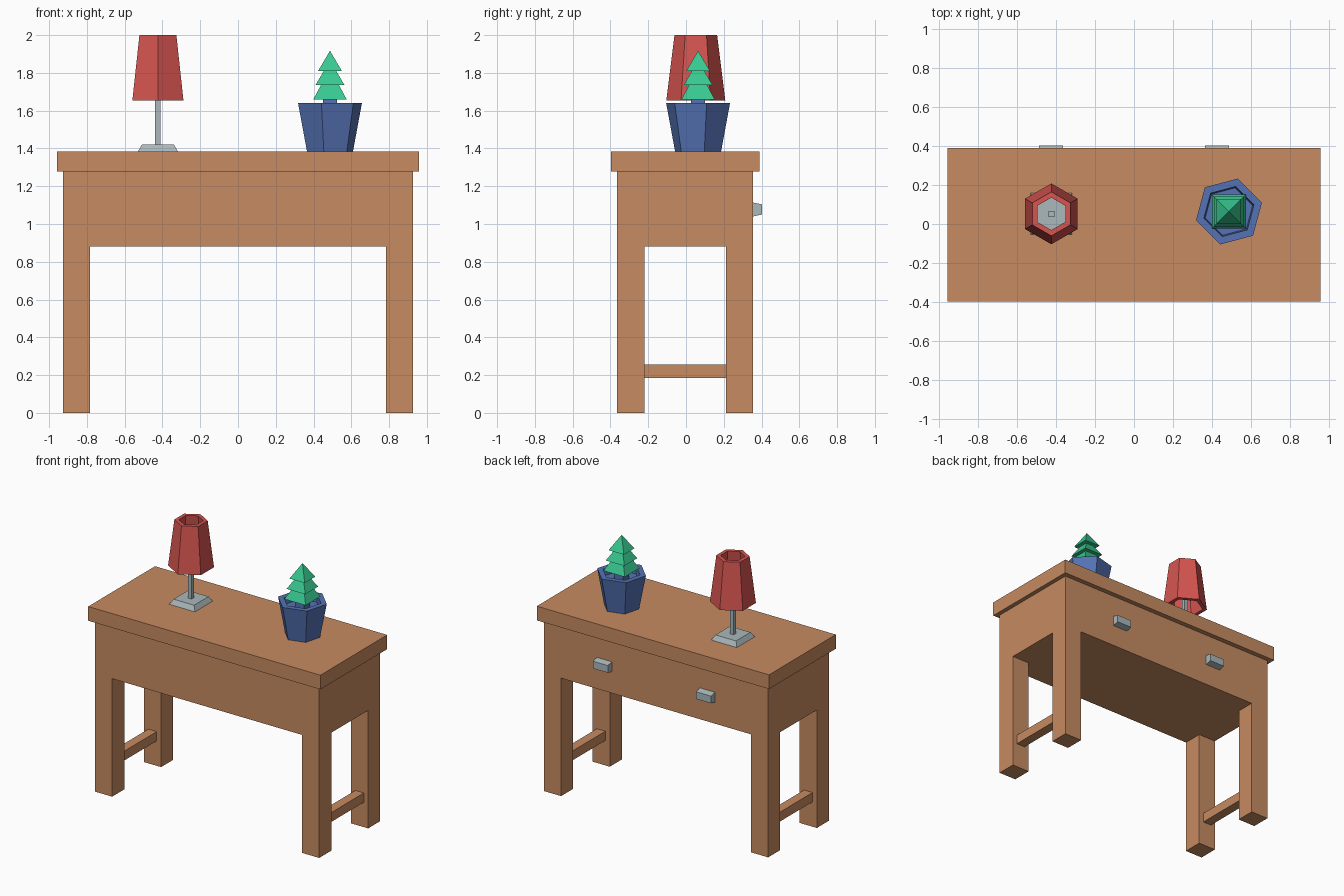
import bpy, bmesh
from math import cos, sin, radians, sqrt

if "Cube" in bpy.data.objects:
    bpy.data.objects.remove(bpy.data.objects["Cube"])


def material(name, rgb):
    m = bpy.data.materials.new(name)
    m.diffuse_color = (*rgb, 1)
    m.use_nodes = True
    m.node_tree.nodes["Principled BSDF"].inputs["Base Color"].default_value = m.diffuse_color
    return m


WOOD = material("wood", (0.57, 0.26, 0.12))
METAL = material("metal", (0.40, 0.48, 0.50))
RED = material("red", (0.67, 0.09, 0.08))
BLUE = material("blue", (0.09, 0.17, 0.46))
GREEN = material("green", (0.04, 0.58, 0.28))


def finish(name, bm, mat):
    bmesh.ops.recalc_face_normals(bm, faces=bm.faces)
    me = bpy.data.meshes.new(name)
    bm.to_mesh(me)
    bm.free()
    me.materials.append(mat)
    ob = bpy.data.objects.new(name, me)
    bpy.context.collection.objects.link(ob)
    return ob


def box(name, x, y, z, mat):
    """Box from (min, max) pairs."""
    bm = bmesh.new()
    bmesh.ops.create_cube(bm, size=1)
    for v in bm.verts:
        v.co = [(a + b) / 2 + c * (b - a) for (a, b), c in zip((x, y, z), v.co)]
    return finish(name, bm, mat)


def rings(name, sides, profile, turn, centre, mat, tube=False):
    """Stack of polygon rings (radius, z); a tube joins last ring to first."""
    bm = bmesh.new()
    loops = []
    for r, z in profile:
        angles = [radians(turn + 360 * i / sides) for i in range(sides)]
        loops.append([bm.verts.new((centre[0] + r * cos(a), centre[1] + r * sin(a), z))
                      for a in angles])
    pairs = list(zip(loops, loops[1:]))
    if tube:
        pairs.append((loops[-1], loops[0]))
    else:
        bm.faces.new(loops[0])
        bm.faces.new(loops[-1])
    for lo, hi in pairs:
        for i in range(sides):
            j = (i + 1) % sides
            bm.faces.new((lo[i], lo[j], hi[j], hi[i]))
    bmesh.ops.remove_doubles(bm, verts=bm.verts, dist=1e-5)
    return finish(name, bm, mat)


def square(name, profile, centre, mat):
    """Square-section stack, profile given as (half width, z)."""
    return rings(name, 4, [(h * sqrt(2), z) for h, z in profile], 45, centre, mat)


# Table top and solid drawer body
TOP = 1.384
box("table_top", (-0.958, 0.958), (-0.397, 0.39), (1.278, TOP), WOOD)
box("drawer_body", (-0.926, 0.926), (-0.365, 0.354), (0.88, 1.278), WOOD)

# Legs, side stretchers and drawer handles, mirrored left and right
for side, s in (("left", -1), ("right", 1)):
    lx = sorted((s * 0.783, s * 0.926))
    box(side + "_front_leg", lx, (-0.365, -0.22), (0, 0.88), WOOD)
    box(side + "_back_leg", lx, (0.212, 0.354), (0, 0.88), WOOD)
    box(side + "_stretcher", sorted((s * 0.82, s * 0.89)), (-0.22, 0.212), (0.185, 0.255), WOOD)
    handle = box(side + "_handle", sorted((s * 0.364, s * 0.487)), (0.354, 0.402),
                 (1.04, 1.114), METAL)
    for v in handle.data.vertices:
        if v.co.y > 0.39:
            v.co.z = 1.077 + (v.co.z - 1.077) * 0.73

# Lamp: bevelled base, pole and hollow hexagonal shade
LAMP = (-0.424, 0.052)
square("lamp_base", [(0.106, TOP), (0.085, 1.42)], LAMP, METAL)
square("lamp_pole", [(0.015, 1.42), (0.015, 1.75)], LAMP, METAL)
rings("lamp_shade", 6, [(0.156, 1.655), (0.113, 2.0), (0.083, 2.0), (0.126, 1.655)],
      30, LAMP, RED, tube=True)

# Plant pot with recessed middle
POT = (0.487, 0.064)
rings("plant_pot", 6, [(0.126, TOP), (0.175, 1.64), (0.133, 1.64), (0.126, 1.59)], 15, POT, BLUE)
square("tree_trunk", [(0.037, 1.59), (0.037, 1.66)], POT, BLUE)

# Tree: three stacked tiers
tiers = [(0.088, 1.66, 0.048, 1.735), (0.077, 1.735, 0.033, 1.81), (0.063, 1.81, 0, 1.917)]
bm_profile = [p for a, za, b, zb in tiers[:2] for p in ((a, za), (b, zb))]
square("tree_lower_tiers", bm_profile, POT, GREEN)
bm = bmesh.new()
h, z0, _, z1 = tiers[2]
bmesh.ops.create_cone(bm, cap_ends=True, segments=4, radius1=h * sqrt(2), radius2=0, depth=z1 - z0)
tip = finish("tree_tip", bm, GREEN)
tip.location = (*POT, (z0 + z1) / 2)
xs = [abs(v.co.x) for v in tip.data.vertices]
if max(xs) > h * 1.2:  # turn the square base parallel to the table
    tip.rotation_euler.z = radians(45)
